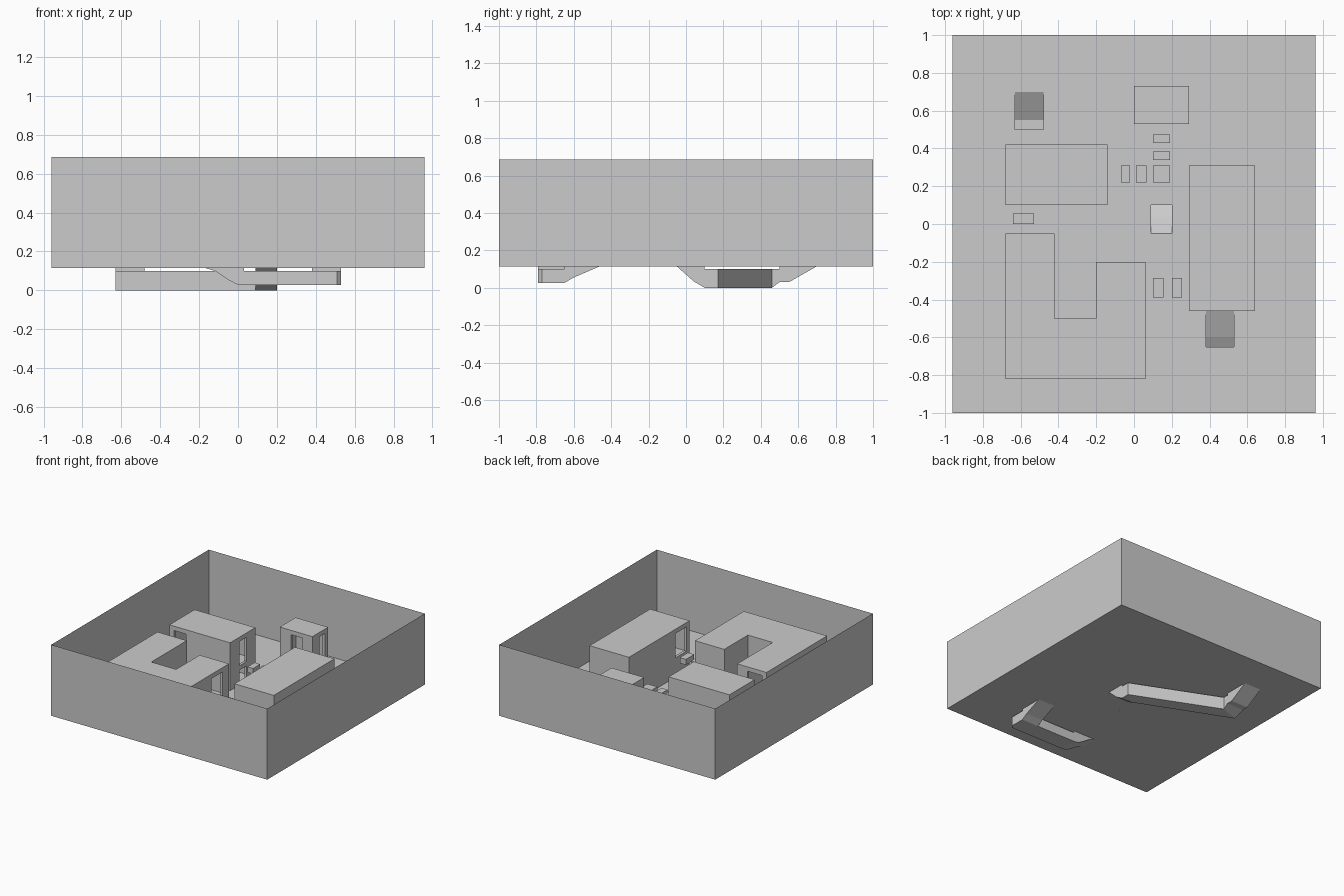
import bpy, bmesh

if "Cube" in bpy.data.objects:
    bpy.data.objects.remove(bpy.data.objects["Cube"])

GROUND, ROOF, LEVEL2, TOP = 0.115, 0.50, 0.26, 0.685


def finish(name, bm, recalc=True):
    if recalc:
        bmesh.ops.recalc_face_normals(bm, faces=bm.faces)
    me = bpy.data.meshes.new(name)
    bm.to_mesh(me)
    bm.free()
    ob = bpy.data.objects.new(name, me)
    bpy.context.collection.objects.link(ob)
    return ob


def add_box(bm, x0, x1, y0, y1, z0, z1):
    vs = bmesh.ops.create_cube(bm, size=1)["verts"]
    for v in vs:
        v.co.x = x1 if v.co.x > 0 else x0
        v.co.y = y1 if v.co.y > 0 else y0
        v.co.z = z1 if v.co.z > 0 else z0


def rect(x0, x1, y0, y1):
    return [(x0, y0), (x1, y0), (x1, y1), (x0, y1)]


# outer boundary walls: thin open-topped sheet
bm = bmesh.new()
ring = rect(-0.96, 0.96, -1, 1)
lo = [bm.verts.new((x, y, GROUND)) for x, y in ring]
hi = [bm.verts.new((x, y, TOP)) for x, y in ring]
for i in range(4):
    j = (i + 1) % 4
    bm.faces.new((lo[i], lo[j], hi[j], hi[i]))
finish("boundary_walls", bm)

# ground sheet with the tunnel mouths left open
holes = [(-0.63, -0.48, 0.5, 0.7), (0.09, 0.2, -0.05, 0.1),
         (0.38, 0.53, -0.65, -0.46), (-0.17, 0.03, -0.79, -0.65)]
xs = sorted({-0.96, 0.96} | {h[k] for h in holes for k in (0, 1)})
ys = sorted({-1, 1} | {h[k] for h in holes for k in (2, 3)})
bm = bmesh.new()
grid = [[bm.verts.new((x, y, GROUND)) for y in ys] for x in xs]
for i in range(len(xs) - 1):
    for j in range(len(ys) - 1):
        cx, cy = (xs[i] + xs[i + 1]) / 2, (ys[j] + ys[j + 1]) / 2
        if not any(a < cx < b and c < cy < d for a, b, c, d in holes):
            bm.faces.new((grid[i][j], grid[i + 1][j], grid[i + 1][j + 1], grid[i][j + 1]))
finish("ground", bm)


# tunnels: stations of (left xy, right xy, floor z, covered)
def tunnel(name, stations):
    bm = bmesh.new()
    prev = None
    for (lx, ly), (rx, ry), zf, covered in stations:
        zt = 0.1 if covered else GROUND
        cur = [bm.verts.new(c) for c in ((lx, ly, zf), (rx, ry, zf), (rx, ry, zt), (lx, ly, zt))]
        if prev:
            sides = [0, 1, 3] if not (covered or prev_cov) else [0, 1, 2, 3]
            for k in sides:
                m = (k + 1) % 4
                bm.faces.new((prev[k], prev[m], cur[m], cur[k]))
        prev, prev_cov = cur, covered
    bmesh.ops.remove_doubles(bm, verts=bm.verts, dist=0.0001)
    bmesh.ops.dissolve_degenerate(bm, edges=bm.edges, dist=0.0001)
    return finish(name, bm)


def across_x(x0, x1, y, z, c):
    return ((x0, y), (x1, y), z, c)


def across_y(x, z, c):
    return ((x, -0.65), (x, -0.79), z, c)


tunnel("long_tunnel", [
    across_x(-0.63, -0.48, 0.70, GROUND, False),
    across_x(-0.63, -0.48, 0.55, 0.03, False),
    across_x(-0.63, -0.48, 0.50, 0.03, False),
    across_x(-0.63, -0.48, 0.50, 0.03, True),
    ((-0.63, 0.405), (-0.48, 0.46), 0.0, True),
    ((0.09, 0.105), (0.2, 0.17), 0.0, True),
    across_x(0.09, 0.2, 0.10, 0.0, True),
    across_x(0.09, 0.2, 0.10, 0.0, False),
    across_x(0.09, 0.2, 0.04, 0.035, False),
    across_x(0.09, 0.2, -0.05, GROUND, False)])

tunnel("corner_tunnel", [
    across_x(0.38, 0.53, -0.46, GROUND, False),
    across_x(0.38, 0.53, -0.60, 0.055, False),
    across_x(0.38, 0.53, -0.65, 0.026, False),
    across_x(0.38, 0.53, -0.65, 0.026, True),
    ((0.379, -0.651), (0.53, -0.77), 0.026, True),
    ((0.378, -0.65), (0.51, -0.79), 0.026, True),
    across_y(0.36, 0.026, True),
    across_y(0.03, 0.026, True),
    across_y(0.03, 0.026, False),
    across_y(-0.01, 0.032, False),
    across_y(-0.06, 0.06, False),
    across_y(-0.12, 0.10, False),
    across_y(-0.17, GROUND, False)])


# hollow buildings with an upper floor and cut openings
def building(name, outline, openings):
    bm = bmesh.new()
    lo = [bm.verts.new((x, y, GROUND)) for x, y in outline]
    hi = [bm.verts.new((x, y, ROOF)) for x, y in outline]
    n = len(outline)
    for i in range(n):
        j = (i + 1) % n
        bm.faces.new((lo[i], lo[j], hi[j], hi[i]))
    bm.faces.new(hi)
    ob = finish(name, bm, recalc=False)
    sol = ob.modifiers.new("wall_thickness", 'SOLIDIFY')
    sol.thickness, sol.offset, sol.use_even_offset = 0.02, -1, True

    bm = bmesh.new()
    for o in openings:
        add_box(bm, *o)
    cutter = finish(name + "_opening_cutter", bm)
    cutter.hide_render = True
    cutter.display_type = 'WIRE'
    cut = ob.modifiers.new("openings", 'BOOLEAN')
    cut.operation, cut.solver, cut.object = 'DIFFERENCE', 'EXACT', cutter

    bm = bmesh.new()
    bm.faces.new([bm.verts.new((x, y, LEVEL2)) for x, y in outline])
    finish(name + "_upper_floor", bm)


W0, W1 = 0.27, 0.465
building("u_shaped_building",
         [(-0.68, -0.82), (0.06, -0.82), (0.06, -0.2), (-0.2, -0.2),
          (-0.2, -0.5), (-0.42, -0.5), (-0.42, -0.05), (-0.68, -0.05)],
         [(0.02, 0.1, -0.42, -0.28, W0, W1), (-0.64, -0.51, -0.09, -0.01, W0, W1)])
building("left_building", rect(-0.68, -0.14, 0.1, 0.42),
         [(-0.64, -0.53, 0.06, 0.14, W0, W1), (-0.18, -0.1, 0.22, 0.31, W0, W1),
          (-0.18, -0.1, 0.22, 0.31, 0.1, 0.235)])
building("small_tower", rect(0, 0.29, 0.53, 0.73),
         [(0.1, 0.2, 0.49, 0.57, W0, W1), (0.25, 0.33, 0.62, 0.69, W0, W1)])
building("right_building", rect(0.29, 0.64, -0.46, 0.31),
         [(0.25, 0.33, -0.42, -0.28, W0, W1)])

# stepping platforms between the upper openings
platforms = [(0.1, 0.19, 0.43, 0.475), (0.1, 0.19, 0.34, 0.385), (0.1, 0.19, 0.22, 0.31),
             (-0.07, -0.02, 0.22, 0.31), (0.01, 0.065, 0.22, 0.31), (-0.64, -0.53, 0.0, 0.055),
             (0.1, 0.155, -0.39, -0.285), (0.2, 0.255, -0.39, -0.285)]
for i, p in enumerate(platforms):
    bm = bmesh.new()
    add_box(bm, *p, 0.235, 0.28)
    finish(f"platform_{i + 1}", bm)
